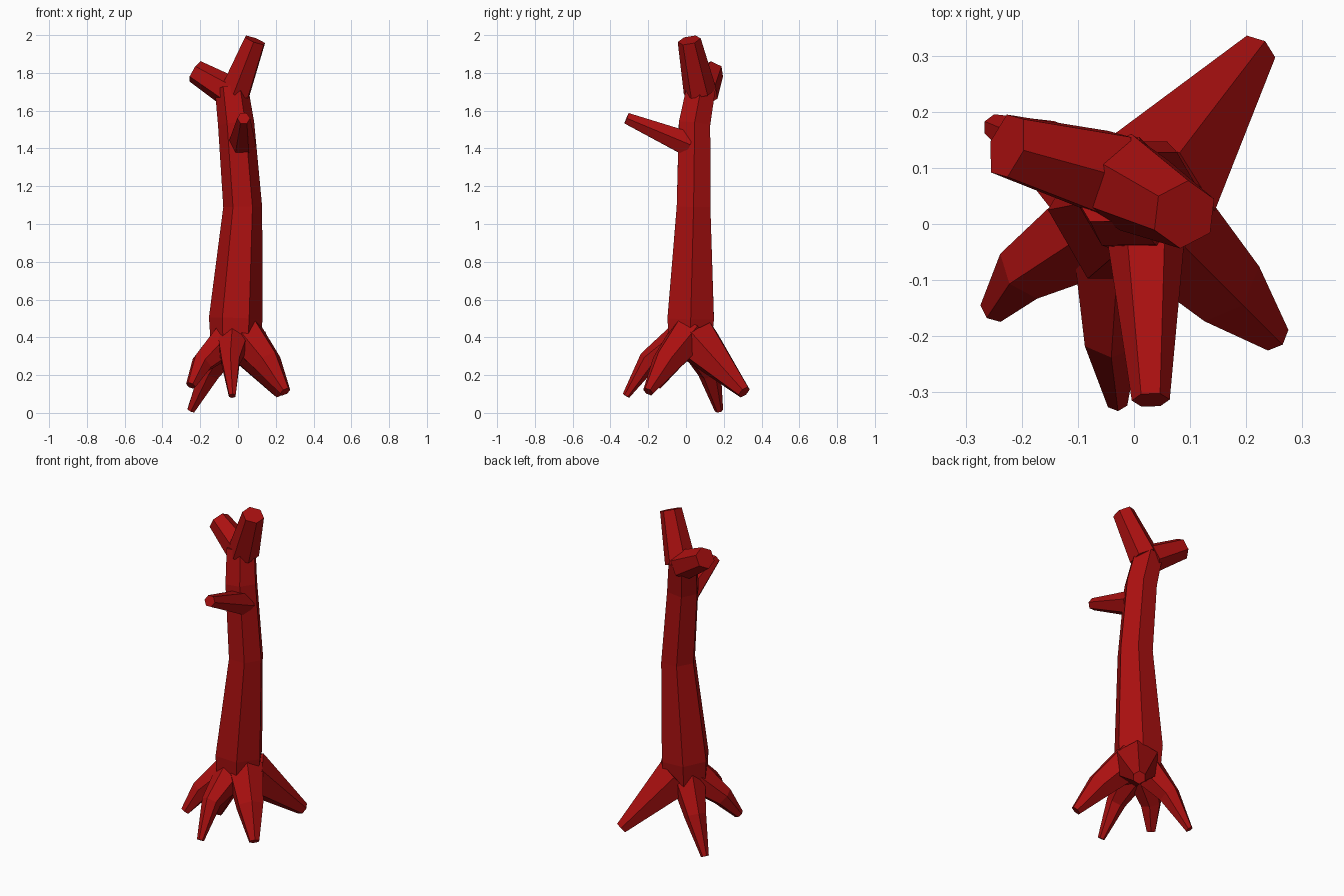
import bpy, bmesh, math
from mathutils import Vector

if "Cube" in bpy.data.objects:
    bpy.data.objects.remove(bpy.data.objects["Cube"])

bark = bpy.data.materials.new("red_bark")
bark.diffuse_color = (0.4, 0.005, 0.005, 1)
bark.use_nodes = True
bark.node_tree.nodes["Principled BSDF"].inputs["Base Color"].default_value = bark.diffuse_color
UP = Vector((0, 0, 1))


def tube(name, stations, phase=0.0, sides=6):
    """Flat-shaded tapered tube through (x, y, z, radius) stations, capped at both ends."""
    pts = [Vector(s[:3]) for s in stations]
    bm = bmesh.new()
    rings = []
    for i, p in enumerate(pts):
        before = (p - pts[i - 1]).normalized() if i > 0 else Vector()
        after = (pts[i + 1] - p).normalized() if i < len(pts) - 1 else Vector()
        t = (before + after).normalized()
        # cross-section axes across the path, keeping the first one level
        u = Vector((1, 0, 0)) if abs(t.z) > 0.9 else UP.cross(t)
        u = (u - t * u.dot(t)).normalized()
        v = t.cross(u)
        ring = []
        for k in range(sides):
            a = phase + 2 * math.pi * k / sides
            ring.append(bm.verts.new(p + (u * math.cos(a) + v * math.sin(a)) * stations[i][3]))
        rings.append(ring)
    for r0, r1 in zip(rings, rings[1:]):
        for k in range(sides):
            n = (k + 1) % sides
            bm.faces.new((r0[k], r0[n], r1[n], r1[k]))
    bm.faces.new(rings[0][::-1])
    bm.faces.new(rings[-1])
    bmesh.ops.recalc_face_normals(bm, faces=bm.faces)
    me = bpy.data.meshes.new(name)
    bm.to_mesh(me)
    bm.free()
    me.materials.append(bark)
    ob = bpy.data.objects.new(name, me)
    bpy.context.collection.objects.link(ob)
    return ob


# Trunk
tube("trunk", [(-0.015, 0.02, 0.30, 0.125), (-0.012, 0.025, 0.50, 0.142),
               (0.025, 0.04, 1.09, 0.103), (-0.01, 0.045, 1.53, 0.096),
               (-0.035, 0.08, 1.72, 0.088)])

# Branches: cut-off stubs
tube("top_branch", [(-0.015, 0.075, 1.70, 0.088), (0.09, 0.017, 1.973, 0.062)], phase=0.4)
tube("left_branch", [(-0.045, 0.09, 1.70, 0.085), (-0.227, 0.14, 1.808, 0.062)], phase=math.pi / 6)
tube("front_branch", [(0.02, 0.02, 1.42, 0.075), (0.03, -0.315, 1.56, 0.034)])

# Roots: base inside the trunk, optional knee, narrow tip
roots = {
    "back_right_root": [(0.03, 0.06, 0.38, 0.13), (0.22, 0.308, 0.11, 0.037)],
    "front_right_root": [(0.03, 0.02, 0.42, 0.11), (0.155, -0.105, 0.265, 0.08),
                         (0.25, -0.20, 0.112, 0.03)],
    "front_root": [(-0.025, -0.02, 0.39, 0.095), (-0.04, -0.20, 0.275, 0.055),
                   (-0.03, -0.318, 0.09, 0.02)],
    "front_left_root": [(-0.04, 0.01, 0.40, 0.10), (-0.19, -0.08, 0.265, 0.06),
                        (-0.25, -0.152, 0.145, 0.027)],
    "back_left_root": [(-0.04, 0.04, 0.39, 0.10), (-0.15, 0.125, 0.215, 0.062),
                       (-0.25, 0.175, 0.012, 0.022)],
}
for name, path in roots.items():
    tube(name, path, phase=math.pi / 6)
